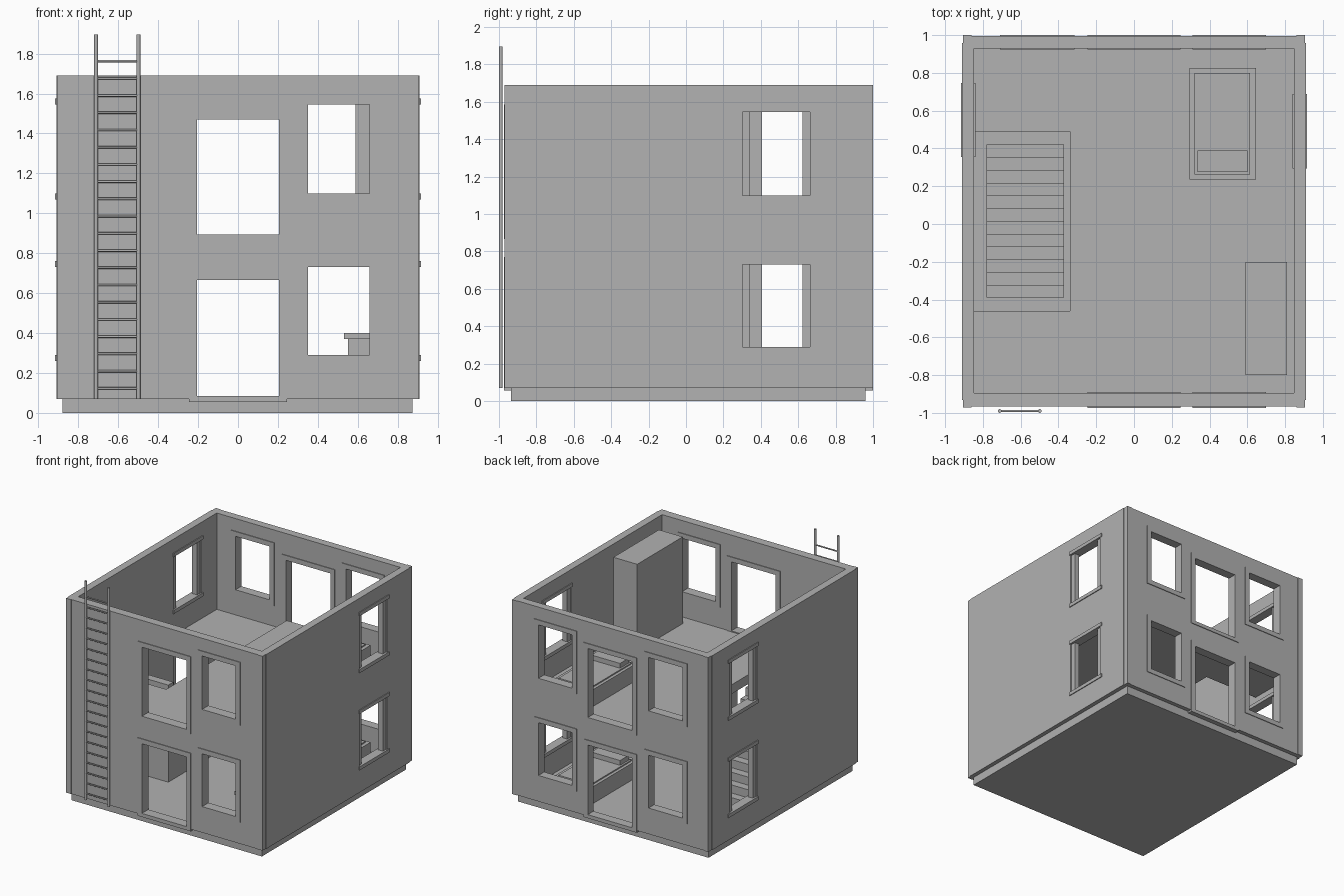
import bpy, bmesh
from mathutils import Matrix, Vector

cube = bpy.data.objects.get("Cube")
if cube:
    bpy.data.objects.remove(cube, do_unlink=True)

GREY = (0.445, 0.445, 0.445, 1)
mat = bpy.data.materials.new("plain_grey")
mat.use_nodes = True
mat.diffuse_color = GREY
mat.node_tree.nodes["Principled BSDF"].inputs["Base Color"].default_value = GREY


def boxes(name, *extents):
    """One object made of boxes, each given as (x0, x1, y0, y1, z0, z1)."""
    bm = bmesh.new()
    for x0, x1, y0, y1, z0, z1 in extents:
        size = Vector((x1 - x0, y1 - y0, z1 - z0))
        mid = Vector((x0 + x1, y0 + y1, z0 + z1)) / 2
        bmesh.ops.create_cube(bm, size=1, matrix=Matrix.Translation(mid) @ Matrix.Diagonal(size.to_4d()))
    return finish(name, bm)


def finish(name, bm):
    mesh = bpy.data.meshes.new(name)
    bm.to_mesh(mesh)
    bm.free()
    mesh.materials.append(mat)
    obj = bpy.data.objects.new(name, mesh)
    bpy.context.collection.objects.link(obj)
    return obj


def cut(obj, holes):
    """Cut box-shaped holes through an object."""
    cutter = boxes("cutter", *holes)
    cutter.hide_render = True
    mod = obj.modifiers.new("openings", "BOOLEAN")
    mod.operation = "DIFFERENCE"
    mod.solver = "EXACT"
    mod.object = cutter
    bpy.context.view_layer.update()
    deps = bpy.context.evaluated_depsgraph_get()
    mesh = bpy.data.meshes.new_from_object(obj.evaluated_get(deps))
    obj.modifiers.clear()
    obj.data = mesh
    bpy.data.objects.remove(cutter, do_unlink=True)


def rod(name, start, end, radius, sides=12):
    start, end = Vector(start), Vector(end)
    axis = end - start
    bm = bmesh.new()
    turn = axis.to_track_quat("Z", "Y").to_matrix().to_4x4()
    bmesh.ops.create_cone(bm, cap_ends=True, segments=sides, radius1=radius, radius2=radius,
                          depth=axis.length, matrix=Matrix.Translation((start + end) / 2) @ turn)
    for f in bm.faces:
        f.smooth = len(f.verts) == 4
    return finish(name, bm)


BOTTOM, TOP = 0.07, 1.69
GROUND, UPPER = 0.078, 0.887
WINDOW_Z = [(0.29, 0.73), (1.1, 1.545)]
DOOR_Z = [(0.085, 0.665), (0.895, 1.47)]
RIM = 0.04

# Plinth and ground floor
boxes("plinth", (-0.88, 0.875, -0.935, 0.96, 0, BOTTOM))
boxes("ground_floor", (-0.86, 0.86, -0.91, 0.94, 0.06, GROUND))

# Upper floor with the stairwell opening
upper_floor = boxes("upper_floor", (-0.86, 0.86, -0.91, 0.94, 0.81, UPPER))
cut(upper_floor, [(-0.85, -0.34, -0.46, 0.49, 0.7, 1)])

# Front and back walls with doors, windows and raised frames
door = (-0.205, 0.205)
right_window, left_window = (-0.67, -0.355), (0.35, 0.66)
for side, y0, y1, windows in (("front", -0.967, -0.895, [left_window]),
                              ("back", 0.93, 0.995, [left_window, right_window])):
    wall = boxes(side + "_wall", (-0.905, 0.905, y0, y1, BOTTOM, TOP))
    openings = [(*door, *z) for z in DOOR_Z]
    openings += [(*w, *z) for w in windows for z in WINDOW_Z]
    cut(wall, [(x0, x1, y0 - 0.1, y1 + 0.1, z0, z1) for x0, x1, z0, z1 in openings])
    for x0, x1, z0, z1 in openings:
        low = 0.03 if x0 == door[0] else RIM
        frame = boxes(side + "_frame", (x0 - RIM, x1 + RIM, y0 - 0.006, y1 + 0.006, z0 - low, z1 + RIM))
        cut(frame, [(x0, x1, y0 - 0.1, y1 + 0.1, z0, z1)])

# Side walls with posts, lintels and sills at the windows
for side, s, y0, y1 in (("left", 1, 0.303, 0.662), ("right", -1, 0.365, 0.722)):
    def across(a, b):
        return sorted((s * a, s * b))
    wall = boxes(side + "_wall", (*across(0.847, 0.91), -0.932, 0.957, BOTTOM, TOP))
    cut(wall, [(*across(0.7, 1), y0, y1, *z) for z in WINDOW_Z])
    for z0, z1 in WINDOW_Z:
        boxes(side + "_window_posts",
              (*across(0.855, 0.9), y0, y0 + RIM, z0, z1),
              (*across(0.855, 0.9), y1 - RIM, y1, z0, z1))
        boxes(side + "_sill_and_lintel",
              (*across(0.84, 0.917), y0 - 0.01, y1 + 0.025, z0 - 0.03, z0),
              (*across(0.84, 0.917), y0 - 0.01, y1 + 0.025, z1, z1 + 0.03))

# Corner strips
for s in (-1, 1):
    x0, x1 = sorted((s * 0.86, s * 0.905))
    boxes("corner_strips", (x0, x1, -0.971, -0.92, BOTTOM, TOP), (x0, x1, 0.95, 1.0, BOTTOM, TOP))

# Solid staircase rising towards the front
STEPS = 12
tread = 0.81 / STEPS
rise = (UPPER - GROUND) / STEPS
bm = bmesh.new()
outline = [(-0.39, GROUND)]
for i in range(STEPS):
    y = -0.39 + i * tread
    z = UPPER - i * rise
    outline += [(y, z), (y + tread, z)]
outline.append((0.42, GROUND))
face = bm.faces.new([bm.verts.new((-0.78, y, z)) for y, z in outline])
new = bmesh.ops.extrude_face_region(bm, geom=[face])["geom"]
bmesh.ops.translate(bm, vec=(0.41, 0, 0), verts=[v for v in new if isinstance(v, bmesh.types.BMVert)])
bmesh.ops.recalc_face_normals(bm, faces=bm.faces)
finish("staircase", bm)

# Ladder leaning flat on the front
for x in (-0.711, -0.499):
    rod("ladder_rail", (x, -0.99, 0.07), (x, -0.99, 1.895), 0.01)
for i in range(20):
    z = 0.123 + i * 0.0863
    rod("ladder_rung", (-0.711, -0.99, z), (-0.499, -0.99, z), 0.006, 8)

# Beds, one on each floor
for floor in (GROUND, UPPER):
    boxes("bed_frame", (0.295, 0.645, 0.235, 0.825, floor, floor + 0.14))
    boxes("mattress", (0.32, 0.615, 0.262, 0.8, floor + 0.1, floor + 0.15))
    boxes("pillow", (0.335, 0.6, 0.275, 0.39, floor + 0.14, floor + 0.19))

# Wardrobe upstairs, counter downstairs
boxes("wardrobe", (0.59, 0.81, -0.8, -0.2, UPPER, 1.61))
boxes("counter", (0.55, 0.81, -0.78, -0.22, GROUND, 0.37))
boxes("counter_top", (0.53, 0.83, -0.8, -0.2, 0.37, 0.4))
